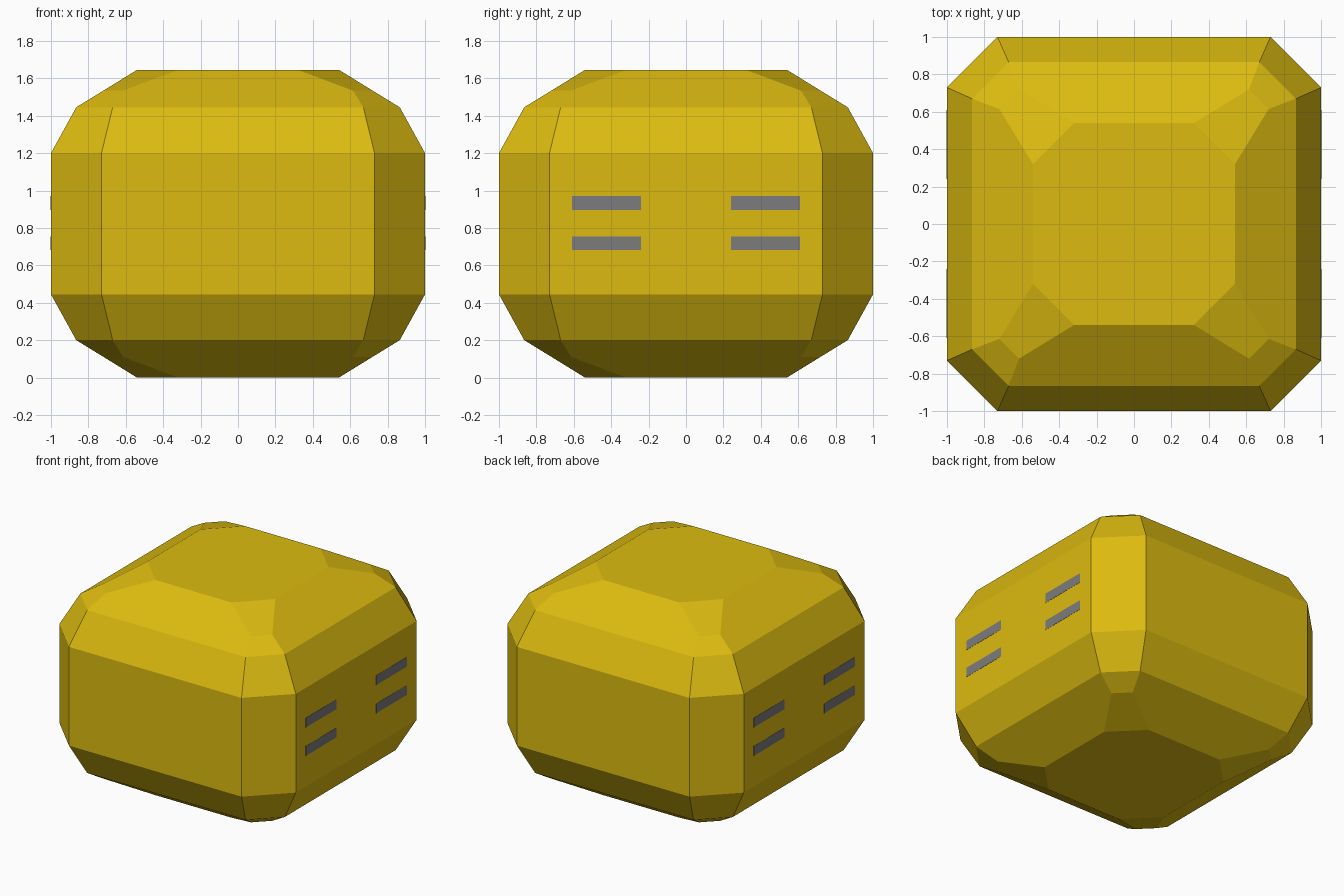
import bpy
import bmesh

if "Cube" in bpy.data.objects:
    bpy.data.objects.remove(bpy.data.objects["Cube"])


def material(name, rgb):
    mat = bpy.data.materials.new(name)
    mat.diffuse_color = (*rgb, 1.0)
    mat.use_nodes = True
    mat.node_tree.nodes["Principled BSDF"].inputs["Base Color"].default_value = mat.diffuse_color
    return mat


def finish(bm, name, mat):
    bmesh.ops.recalc_face_normals(bm, faces=bm.faces)
    mesh = bpy.data.meshes.new(name)
    bm.to_mesh(mesh)
    bm.free()
    mesh.materials.append(mat)
    obj = bpy.data.objects.new(name, mesh)
    bpy.context.collection.objects.link(obj)
    return obj


yellow = material("yellow", (0.72, 0.50, 0.005))
grey = material("dark_grey", (0.20, 0.20, 0.20))

HEIGHT = 1.645

# Body: stacked chamfered-square rings (half width, corner start, height)
lower = [(0.54, 0.32, 0.0), (0.72, 0.615, 0.111), (0.865, 0.67, 0.2), (1.0, 0.73, 0.445)]
rings = lower + [(h, c, HEIGHT - z) for h, c, z in reversed(lower)]

bm = bmesh.new()
loops = []
for h, c, z in rings:
    outline = [(h, -c), (h, c), (c, h), (-c, h), (-h, c), (-h, -c), (-c, -h), (c, -h)]
    loops.append([bm.verts.new((x, y, z)) for x, y in outline])
for a, b in zip(loops, loops[1:]):
    for i in range(8):
        j = (i + 1) % 8
        bm.faces.new((a[i], a[j], b[j], b[i]))
bm.faces.new(loops[0][::-1])
bm.faces.new(loops[-1])
finish(bm, "body", yellow)

# Side strips: thin bars lying flush on both side faces
for side, label in ((1, "right"), (-1, "left")):
    bm = bmesh.new()
    for y in (-0.425, 0.425):
        for z in (0.7175, 0.9335):
            bar = bmesh.ops.create_cube(bm, size=1.0)["verts"]
            bmesh.ops.scale(bm, vec=(0.006, 0.37, 0.073), verts=bar)
            bmesh.ops.translate(bm, vec=(side * 0.9985, y, z), verts=bar)
    finish(bm, label + "_strips", grey)
